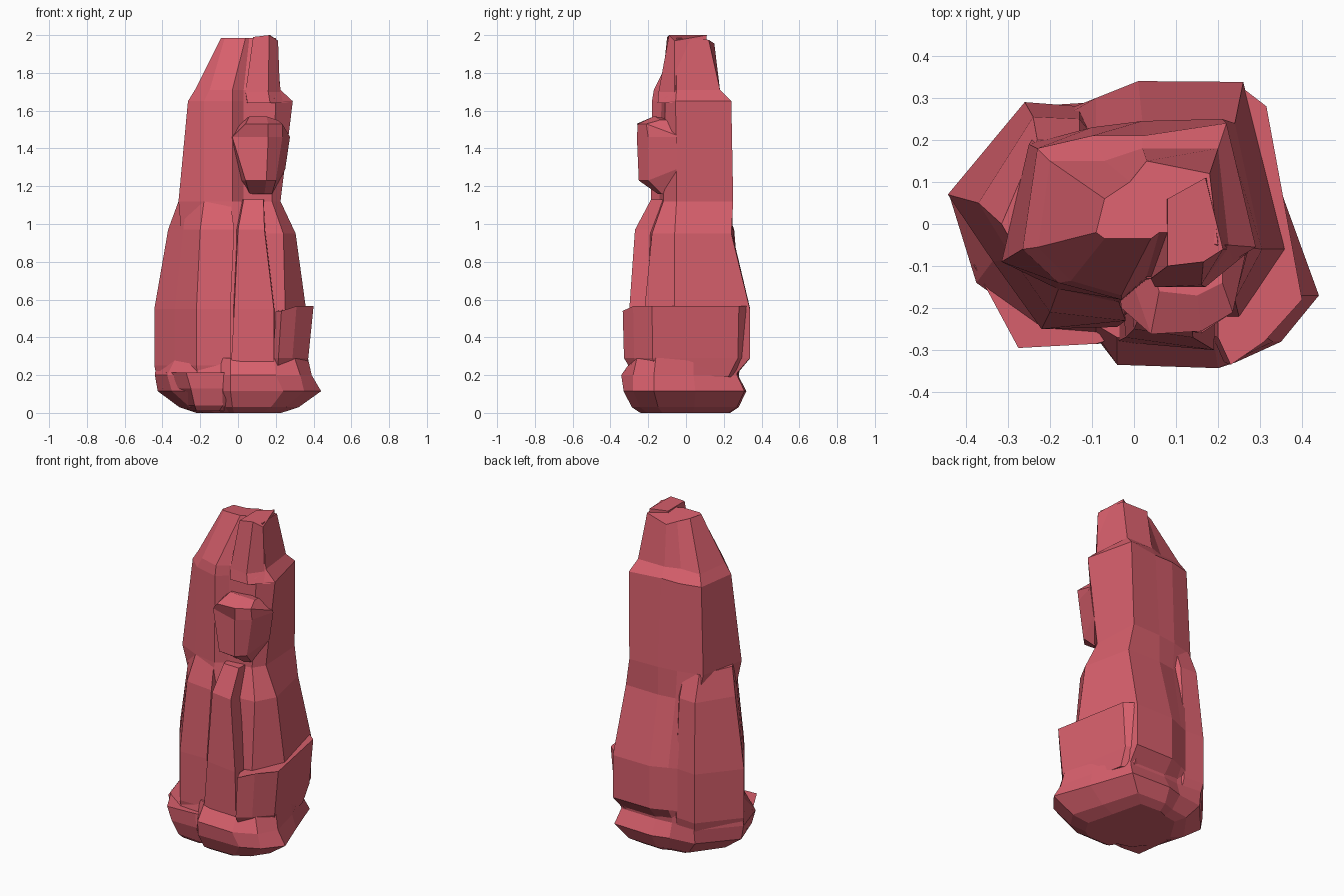
import bpy

rock = bpy.data.materials.new("red_rock")
rock.diffuse_color = (0.68, 0.115, 0.15, 1)


def loft(name, rings):
    """Closed flat-faced solid through rings of (z, [(x, y) or (x, y, dz), ...])."""
    n = len(rings[0][1])
    verts = [(p[0], p[1], z + (p[2] if len(p) > 2 else 0)) for z, ring in rings for p in ring]
    faces = [tuple(reversed(range(n))), tuple(range(len(verts) - n, len(verts)))]
    for k in range(len(rings) - 1):
        for i in range(n):
            j = (i + 1) % n
            faces.append((k * n + i, k * n + j, k * n + n + j, k * n + n + i))
    mesh = bpy.data.meshes.new(name)
    mesh.from_pydata(verts, [], faces)
    mesh.materials.append(rock)
    obj = bpy.data.objects.new(name, mesh)
    bpy.context.collection.objects.link(obj)
    return obj


def scaled(ring, sx, sy):
    return [(p[0] * sx, p[1] * sy) for p in ring]


# Flared foot of the pillar
foot = [(0.44, -0.17), (0.36, 0.05), (0.27, 0.31), (0.01, 0.32), (-0.09, 0.29),
        (-0.25, 0.27), (-0.425, 0.07), (-0.35, -0.14), (-0.24, -0.24),
        (-0.09, -0.27), (-0.04, -0.33), (0.24, -0.33), (0.35, -0.28)]
waist = [(0.39, -0.17), (0.34, 0.04), (0.25, 0.27), (0.01, 0.275), (-0.09, 0.265),
         (-0.25, 0.28), (-0.44, 0.07), (-0.375, -0.14), (-0.22, -0.25),
         (-0.09, -0.26), (-0.04, -0.335), (0.2, -0.343), (0.33, -0.28)]
ledge = [(0.37, -0.16), (0.33, 0.04), (0.26, 0.28), (0.01, 0.29), (-0.09, 0.27),
         (-0.25, 0.27), (-0.43, 0.07), (-0.33, -0.08), (-0.2, -0.23),
         (-0.09, -0.24), (-0.04, -0.27), (0.19, -0.28), (0.3, -0.26)]
loft("foot", [(0, scaled(foot, 0.52, 0.73)), (0.03, scaled(foot, 0.73, 0.87)),
              (0.115, foot), (0.2, waist), (0.29, ledge)])

# Small boulder at the front left of the foot
loft("front_toe", [
    (0.01, [(-0.22, -0.22), (-0.1, -0.23), (-0.07, -0.2), (-0.07, 0), (-0.25, 0)]),
    (0.04, [(-0.23, -0.25), (-0.08, -0.265), (-0.05, -0.22), (-0.05, 0), (-0.3, 0)]),
    (0.13, [(-0.25, -0.285), (-0.085, -0.285), (-0.04, -0.28), (-0.05, 0), (-0.4, -0.02)]),
    (0.215, [(-0.275, -0.295), (-0.09, -0.285), (-0.04, -0.27), (-0.05, 0), (-0.38, -0.1)])])

# Main trunk
shoulder = [(0.29, -0.055), (0.22, 0.24), (0.02, 0.21), (-0.1, 0.21), (-0.23, 0.18),
            (-0.265, -0.06), (-0.18, -0.14), (-0.03, -0.18), (0.03, -0.13), (0.2, -0.11)]
loft("trunk", [
    (0.2, [(0.33, -0.06), (0.25, 0.26), (0.01, 0.265), (-0.09, 0.25), (-0.24, 0.24),
           (-0.35, -0.03), (-0.2, -0.2), (-0.04, -0.22), (0.03, -0.23), (0.22, -0.22)]),
    (0.29, [(0.33, -0.06), (0.26, 0.338), (0.01, 0.34), (-0.09, 0.3), (-0.24, 0.24),
            (-0.35, -0.03), (-0.2, -0.2), (-0.04, -0.22), (0.03, -0.23), (0.22, -0.22)]),
    (0.55, [(0.36, -0.06), (0.26, 0.338), (0.01, 0.34), (-0.09, 0.3), (-0.24, 0.24),
            (-0.35, -0.03), (-0.2, -0.2), (-0.04, -0.22), (0.03, -0.22), (0.25, -0.22)]),
    (0.95, [(0.305, -0.06), (0.24, 0.24), (0.02, 0.245), (-0.09, 0.23), (-0.23, 0.22),
            (-0.3, -0.05), (-0.19, -0.17), (-0.04, -0.19), (0.03, -0.2), (0.24, -0.18)]),
    (1.12, [(0.225, -0.05), (0.21, 0.25), (0.02, 0.245), (-0.1, 0.23), (-0.25, 0.19),
            (-0.315, -0.09), (-0.18, -0.155), (-0.03, -0.185), (0.03, -0.14), (0.18, -0.12)]),
    (1.65, shoulder)])

# Tapered crown
loft("crown", [
    (1.65, shoulder),
    (1.71, [(0.225, -0.05), (0.2, 0.18), (0.02, 0.18), (-0.07, 0.15), (-0.2, 0.15),
            (-0.228, -0.055), (-0.15, -0.135), (-0.03, -0.17), (0.03, -0.125), (0.17, -0.12)]),
    (1.985, [(0.2, -0.05), (0.18, 0.12, -0.01), (0.03, 0.15, -0.03), (-0.01, 0.1, -0.02),
             (-0.07, 0.06), (-0.09, -0.02), (-0.07, -0.035), (0.04, -0.035),
             (0.06, -0.02), (0.09, -0.02)])])

# Upright slab on the front of the crown
loft("crown_slab", [
    (1.64, [(0.05, -0.15), (0.17, -0.15), (0.28, -0.06), (0.2, 0.05), (0.04, 0.05)]),
    (1.7, [(0.04, -0.13), (0.16, -0.145), (0.222, -0.06), (0.2, 0.1), (0.04, 0.05)]),
    (1.98, [(0.08, -0.1, 0.01), (0.165, -0.09, 0.02), (0.212, -0.06, -0.01),
            (0.17, 0.11, 0.02), (0.08, 0.06, 0.01)])])

# Left column
left = [(-0.443, 0.07), (-0.335, -0.09), (-0.22, -0.25), (-0.04, -0.245),
        (-0.05, 0.18), (-0.13, 0.28), (-0.26, 0.29)]
loft("left_column", [
    (0.15, scaled(left, 0.95, 0.92)), (0.25, left), (0.55, left),
    (0.97, [(-0.37, 0.05), (-0.29, -0.08), (-0.2, -0.21), (-0.02, -0.23),
            (-0.05, 0.15), (-0.13, 0.25), (-0.24, 0.255)]),
    (1.12, [(-0.315, 0.0), (-0.27, -0.08), (-0.18, -0.155), (-0.04, -0.175),
            (-0.05, 0.1), (-0.13, 0.2), (-0.23, 0.2)])])

# Centre front column
loft("centre_column", [
    (0.2, [(-0.04, -0.28), (0.19, -0.29), (0.2, 0), (-0.04, 0)]),
    (0.55, [(-0.02, -0.27), (0.19, -0.3), (0.2, 0), (-0.04, 0)]),
    (0.97, [(0.0, -0.25), (0.14, -0.27), (0.15, 0), (-0.03, 0)]),
    (1.13, [(0.03, -0.18), (0.135, -0.185), (0.14, 0), (0.0, 0)])])

# Right boulder with its shelf
side = [(0.2, -0.27), (0.23, -0.335), (0.31, -0.28), (0.4, -0.18), (0.315, 0.28),
        (0.25, 0.33), (0.1, 0.3), (0.1, -0.1), (0.2, -0.2)]
loft("right_boulder", [
    (0.19, scaled(side, 0.9, 0.8)), (0.29, scaled(side, 0.93, 0.98)),
    (0.555, [(x, y, -0.015 if x < 0.25 else 0.01) for x, y in side])])

# Knob on the upper front
loft("front_knob", [
    (1.16, [(0.06, -0.13), (0.14, -0.15), (0.18, -0.13), (0.19, -0.04), (0.05, -0.04)]),
    (1.23, [(0.04, -0.24), (0.15, -0.25), (0.2, -0.2), (0.25, -0.05, 0.06), (0.01, -0.1)]),
    (1.46, [(-0.03, -0.2), (0.16, -0.26), (0.235, -0.2), (0.275, -0.05), (-0.04, -0.12)]),
    (1.53, [(0.04, -0.262), (0.16, -0.255), (0.235, -0.21), (0.27, -0.05, -0.06),
            (-0.01, -0.12, -0.02)]),
    (1.57, [(0.06, -0.16), (0.15, -0.17), (0.21, -0.14, -0.02), (0.21, -0.05, -0.02),
            (0.04, -0.1, -0.02)])])
